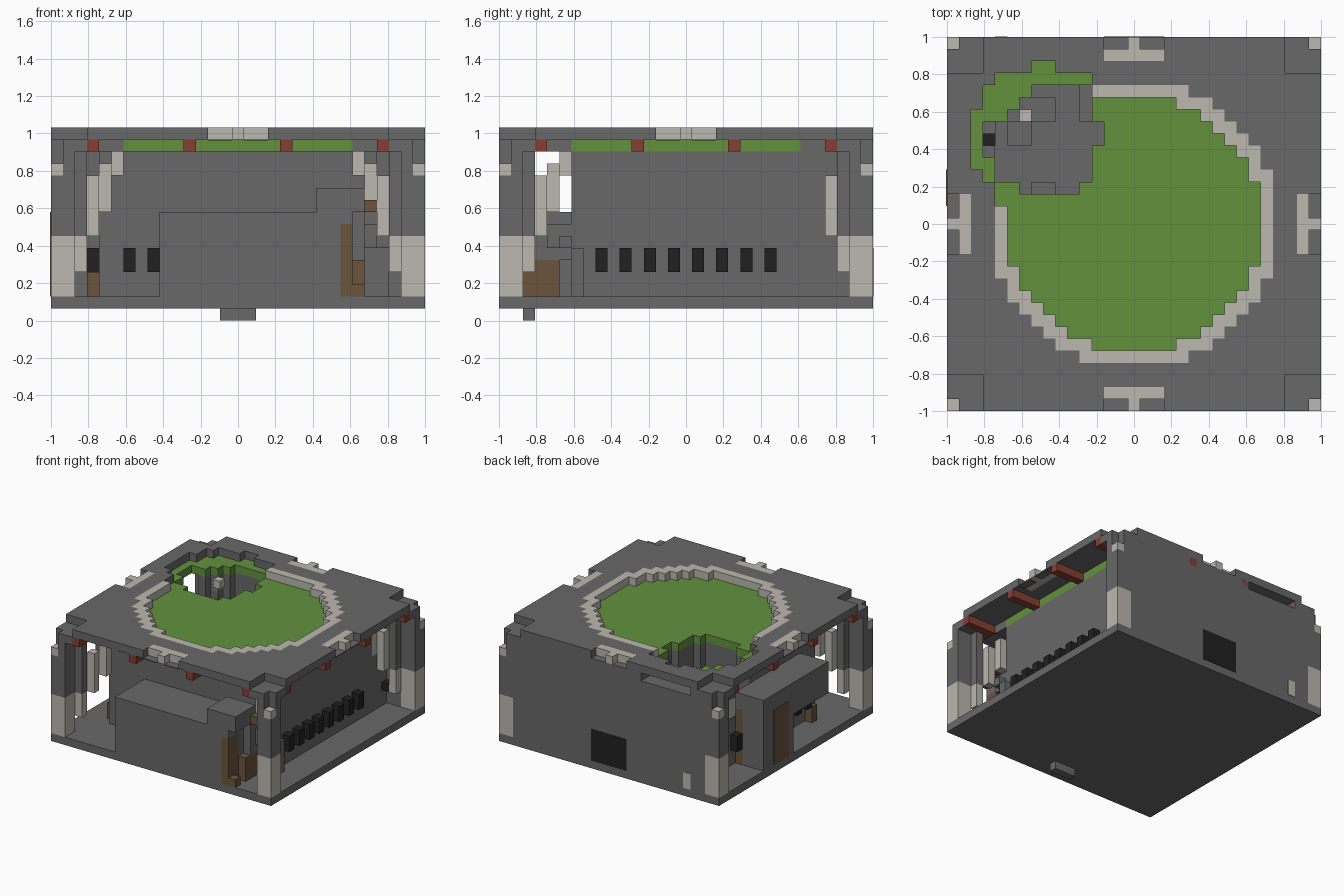
import bpy
import bmesh

U = 2 / 31  # block size
if "Cube" in bpy.data.objects:
    bpy.data.objects.remove(bpy.data.objects["Cube"], do_unlink=True)


def material(name, r, g, b):
    m = bpy.data.materials.new(name)
    m.use_nodes = True
    m.diffuse_color = (r, g, b, 1)
    m.node_tree.nodes["Principled BSDF"].inputs["Base Color"].default_value = (r, g, b, 1)
    return m


STONE = material("grey_stone", .14, .14, .14)
TRIM = material("pale_trim", .5, .48, .435)
GRASS = material("grass_green", .122, .283, .048)
BRICK = material("brick_red", .24, .048, .032)
WOOD = material("wood_brown", .147, .089, .045)
BLACK = material("window_black", .015, .015, .015)


def finish(name, bm, mat):
    bmesh.ops.recalc_face_normals(bm, faces=bm.faces)
    mesh = bpy.data.meshes.new(name)
    bm.to_mesh(mesh)
    bm.free()
    mesh.materials.append(mat)
    obj = bpy.data.objects.new(name, mesh)
    bpy.context.collection.objects.link(obj)
    return obj


def boxes(name, mat, items):
    """Boxes given as inclusive block ranges (x0, x1, y0, y1, z0, z1)."""
    bm = bmesh.new()
    for x0, x1, y0, y1, z0, z1 in items:
        vs = bmesh.ops.create_cube(bm, size=1)["verts"]
        for v in vs:
            v.co.x = U * ((x0 + x1) / 2 + v.co.x * (x1 - x0 + 1))
            v.co.y = U * ((y0 + y1) / 2 + v.co.y * (y1 - y0 + 1))
            v.co.z = U * ((z0 + z1 + 1) / 2 + v.co.z * (z1 - z0 + 1))
    return finish(name, bm, mat)


def slab(name, mat, inside, z0, z1):
    """Extrude every block of the plan where inside(i, j) holds."""
    bm = bmesh.new()
    grid = {}

    def corner(a, b):
        if (a, b) not in grid:
            grid[a, b] = bm.verts.new(((a - .5) * U, (b - .5) * U, z0 * U))
        return grid[a, b]

    for i in range(-15, 16):
        for j in range(-15, 16):
            if inside(i, j):
                bm.faces.new([corner(i, j), corner(i + 1, j),
                              corner(i + 1, j + 1), corner(i, j + 1)])
    top = bmesh.ops.extrude_face_region(bm, geom=bm.faces[:])["geom"]
    for v in top:
        if isinstance(v, bmesh.types.BMVert):
            v.co.z = (z1 + 1) * U
    bmesh.ops.recalc_face_normals(bm, faces=bm.faces)
    bmesh.ops.dissolve_limit(bm, angle_limit=.01, verts=bm.verts, edges=bm.edges)
    return finish(name, bm, mat)


# Plan rules: collapsed area, pit, round lawn, corners, edge notches
BROKEN = {13: (-8, -7), 12: (-11, -4), 11: (-12, -4), 10: (-12, -4),
          4: (-12, -4), 3: (-11, -4), 2: (-11, -10)}
BROKEN.update({j: (-13, -4) for j in range(5, 10)})
PIT = {11: (-8, -4), 10: (-9, -4), 9: (-10, -4), 8: (-12, -3), 7: (-12, -3),
       6: (-12, -4), 5: (-11, -4), 4: (-11, -4), 3: (-9, -5)}


def in_rows(rows, i, j):
    return j in rows and rows[j][0] <= i <= rows[j][1]


def broken(i, j):
    return in_rows(BROKEN, i, j)


def pit(i, j):
    return in_rows(PIT, i, j)


def disc(i, j, r2):
    return i * i + j * j <= r2


def notch(i, j):
    lo, hi = sorted((abs(i), abs(j)))
    return hi >= 14 and lo <= 2


def notch_trim(i, j):
    lo, hi = sorted((abs(i), abs(j)))
    return (hi == 14 and lo <= 2) or (hi == 15 and lo == 0)


def corner_area(i, j):
    return min(abs(i), abs(j)) >= 13


def roof(i, j):
    return not (disc(i, j, 140) or broken(i, j) or pit(i, j)
                or corner_area(i, j) or notch(i, j))


def lawn(i, j):
    lo, hi = sorted((abs(i), abs(j)))
    return ((hi <= 11 and lo <= 9) or broken(i, j)) and not pit(i, j)


def corner_plate(i, j):
    lo, hi = sorted((abs(i), abs(j)))
    if broken(i, j) or pit(i, j) or lo == 15:
        return False
    return lo >= 13 or (lo >= 10 and hi <= 11)


def hall(i, j):
    return abs(i) <= 11 and -9 <= j <= 13


# Floor and roof layers
boxes("base_floor", STONE, [(-15, 15, -15, 15, 1, 1)])
boxes("floor_peg", STONE, [(-1, 1, -13, -13, 0, 0)])
slab("roof", STONE, roof, 15, 15)
slab("lawn_ring", TRIM, lambda i, j: disc(i, j, 140) and not disc(i, j, 112)
     and not broken(i, j) and not pit(i, j), 15, 15)
slab("lawn", GRASS, lawn, 14, 14)
slab("roof_notch_trim", TRIM, notch_trim, 15, 15)
slab("roof_notch_floor", STONE, lambda i, j: notch(i, j) and not notch_trim(i, j), 14.9, 14)
slab("corner_plates", STONE, corner_plate, 14, 14)

# Hall with the pit sunk in it, and the back wall
slab("hall_lower", STONE, hall, 2, 7)
slab("hall_upper", STONE, lambda i, j: hall(i, j) and not pit(i, j), 8, 13)
boxes("back_wall", STONE, [(-13, 13, 14, 15, 2, 13)])
slab("back_wall_top", STONE,
     lambda i, j: j >= 14 and abs(i) <= 12 and not -12 < i < -4, 14, 14)
boxes("pit_rubble", STONE, [(-9, -7, 9, 10, 8, 9), (-4, -4, 9, 11, 8, 11),
                            (-8, -7, 3, 3, 8, 9), (-10, -9, 7, 8, 8, 8)])
boxes("pit_beam", WOOD, [(-12, -12, 6, 6, 2, 8)])

# Corner posts and the ribs that step inwards
RIB = [(14, 15, 2, 6), (13, 13, 4, 6), (12, 12, 7, 11),
       (11, 11, 9, 12), (10, 10, 12, 13), (9, 9, 13, 13)]


def mirrored(sx, sy, x0, x1, y0, y1, z0, z1):
    xs, ys = sorted((sx * x0, sx * x1)), sorted((sy * y0, sy * y1))
    return (*xs, *ys, z0, z1)


ribs, posts, brackets = [], [], []
for sx in (-1, 1):
    for sy in (-1, 1):
        for a, b, low, high in RIB:
            ribs.append(mirrored(sx, sy, a, b, a, b, low, high))
        ribs.append(mirrored(sx, sy, 15, 15, 15, 15, 12, 12))
        posts.append(mirrored(sx, sy, 14, 14, 14, 15, 7, 13))
        posts.append(mirrored(sx, sy, 15, 15, 14, 14, 7, 13))
        posts.append(mirrored(sx, sy, 15, 15, 15, 15, 7, 11))
        posts.append(mirrored(sx, sy, 13, 13, 13, 13, 7, 13))
        for n in (4, 12):
            # the collapsed corner keeps only the outer bracket ends
            start = 14 if sx < 0 < sy else 12
            brackets.append(mirrored(sx, sy, n, n, start, 15, 14, 14))
            brackets.append(mirrored(sx, sy, start, 15, n, n, 14, 14))
boxes("corner_ribs", TRIM, ribs)
boxes("corner_posts", STONE, posts)
boxes("roof_brackets", BRICK, brackets)

# Windows along the sides and front
windows = [(s * 12, s * 12, j, j, 4, 5) for s in (-1, 1) for j in range(-7, 8, 2)]
windows += [(i, i, -10, -10, 4, 5) for i in (-9, -7)]
windows.append((12, 12, 13, 13, 4, 4))
boxes("windows", BLACK, windows)

# Front annex with its broken end
boxes("front_annex", STONE, [(-6, 8, -15, -10, 2, 8), (7, 10, -15, -12, 9, 10),
                             (9, 9, -15, -10, 8, 8), (9, 9, -13, -10, 5, 7),
                             (10, 10, -12, -10, 5, 8)])
boxes("front_annex_wood", WOOD, [(9, 9, -15, -14, 2, 7), (10, 10, -15, -15, 2, 2),
                                 (9, 10, -13, -11, 2, 4), (11, 11, -12, -12, 9, 9)])
boxes("side_rubble", STONE, [(11, 12, -9, -9, 2, 5), (12, 12, -10, -10, 6, 6),
                             (11, 11, -11, -10, 6, 7)])

# Side annex, half of it overhanging
boxes("side_annex", STONE, [(-15, -12, 1, 6, 2, 10), (-15, -12, -6, 0, 7, 10)])
boxes("side_annex_wood", WOOD, [(-15.06, -15, 2, 4, 2, 8), (-12, -12, -8, -8, 2, 3)])

# Thin painted plates on the back wall
boxes("back_door", BLACK, [(-2, 2, 15.05, 15.05, 2, 5)])
boxes("back_patch", TRIM, [(-11, -11, 15.05, 15.05, 2, 3)])
